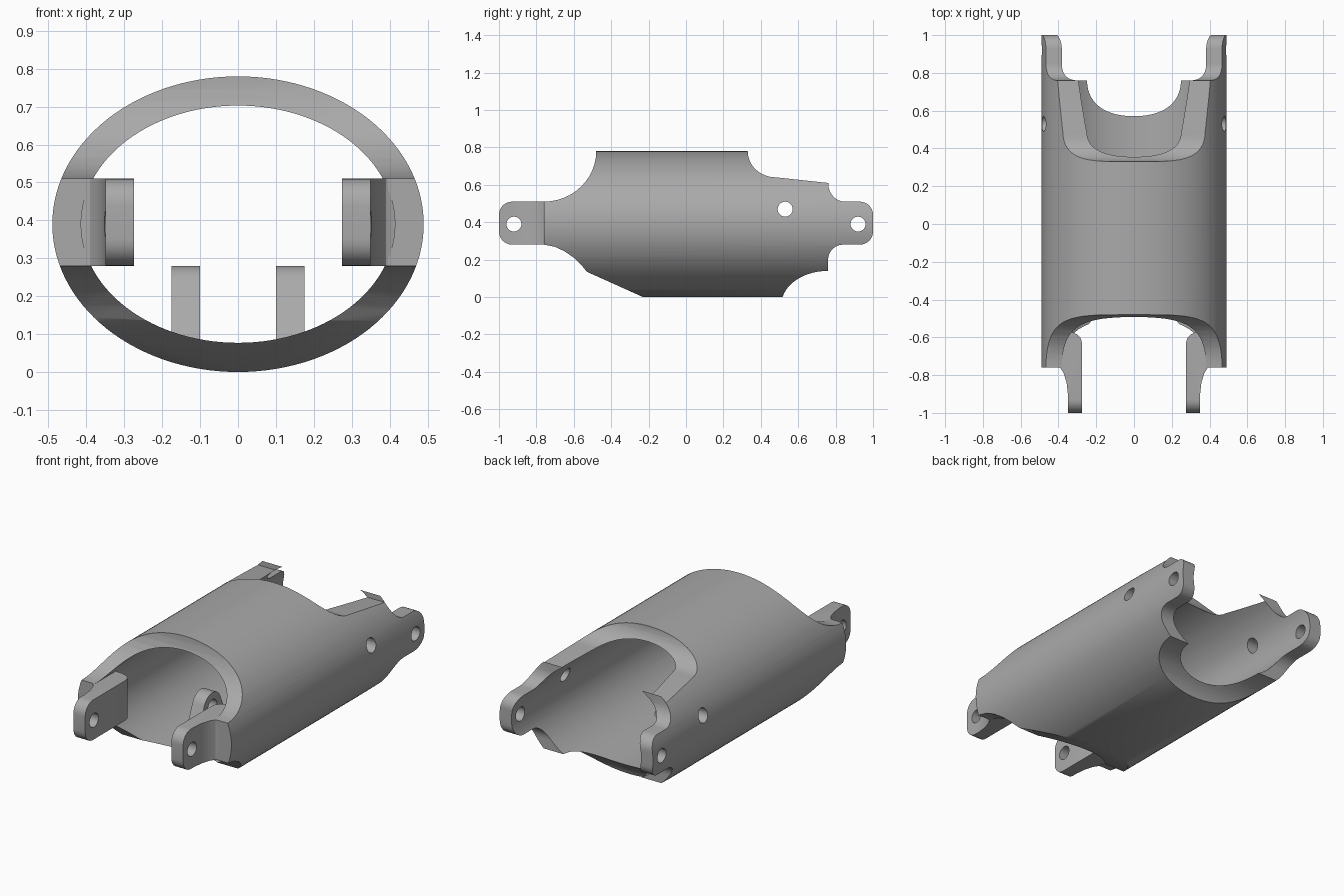
import bpy, bmesh, math

if "Cube" in bpy.data.objects:
    bpy.data.objects.remove(bpy.data.objects["Cube"], do_unlink=True)

grey = bpy.data.materials.new("grey plastic")
grey.use_nodes = True
grey.diffuse_color = (0.4, 0.4, 0.4, 1)
grey.node_tree.nodes["Principled BSDF"].inputs["Base Color"].default_value = (0.4, 0.4, 0.4, 1)

MID = 0.39  # height of the tube axis


def arc(cx, cy, rx, ry, start, end, steps=12):
    angles = [math.radians(start + (end - start) * i / steps) for i in range(steps + 1)]
    return [(cx + rx * math.cos(a), cy + ry * math.sin(a)) for a in angles]


def prism(name, outline, axis, low, high):
    """Extrude a closed 2D outline along the x, y or z axis."""
    place = {"x": lambda p, d: (d, p[0], p[1]),
             "y": lambda p, d: (p[0], d, p[1]),
             "z": lambda p, d: (p[0], p[1], d)}[axis]
    bm = bmesh.new()
    rings = [[bm.verts.new(place(p, d)) for p in outline] for d in (low, high)]
    bm.faces.new(rings[0])
    bm.faces.new(rings[1][::-1])
    n = len(outline)
    for i in range(n):
        j = (i + 1) % n
        bm.faces.new((rings[0][i], rings[1][i], rings[1][j], rings[0][j]))
    bmesh.ops.recalc_face_normals(bm, faces=bm.faces)
    mesh = bpy.data.meshes.new(name)
    bm.to_mesh(mesh)
    bm.free()
    obj = bpy.data.objects.new(name, mesh)
    bpy.context.collection.objects.link(obj)
    mesh.materials.append(grey)
    return obj


def select(obj):
    bpy.ops.object.select_all(action="DESELECT")
    obj.select_set(True)
    bpy.context.view_layer.objects.active = obj


def cut(obj, cutter, operation="DIFFERENCE"):
    """Apply a boolean and discard the cutter."""
    mod = obj.modifiers.new("cut", "BOOLEAN")
    mod.operation, mod.solver, mod.object = operation, "EXACT", cutter
    select(obj)
    bpy.ops.object.modifier_apply(modifier=mod.name)
    bpy.data.objects.remove(cutter, do_unlink=True)


def drill(obj, y, z, radius=0.04):
    cut(obj, prism("drill", arc(y, z, radius, radius, 0, 345, 23), "x", -1, 1))


def finish(obj):
    select(obj)
    bpy.ops.object.shade_smooth_by_angle(angle=math.radians(30))


# Elliptical tube
sleeve = prism("tube_body", arc(0, MID, 0.49, 0.39, 0, 357, 119), "y", -1.2, 1.2)
cut(sleeve, prism("bore", arc(0, MID, 0.414, 0.313, 0, 357, 119), "y", -1.5, 1.5))

# Side outline that shapes both ends and the rear ears
side = [(-0.48, 0.9), (0.33, 0.9)]
side += arc(0.48, 0.78, 0.15, 0.14, 180, 270)          # upper rear notch
side += arc(0.85, 0.61, 0.09, 0.1, 180, 270)
side[-12:-12] = [(0.76, 0.64)]
side += arc(0.93, 0.44, 0.07, 0.07, 90, 0, 8)          # ear tip
side += arc(0.93, 0.35, 0.07, 0.07, 0, -90, 8)
side += arc(0.84, 0.2, 0.08, 0.08, 90, 180)
side += arc(0.76, -0.04, 0.25, 0.18, 90, 167)          # lower rear opening
side += [(0.51, -0.1), (-0.23, -0.1), (-0.23, 0)]
side += [(-0.53, 0.135), (-0.56, 0.172), (-0.6, 0.21), (-0.65, 0.245), (-0.7, 0.268)]
side += [(-0.76, 0.28), (-0.76, 0.51)]
side += arc(-0.76, 0.78, 0.28, 0.27, -90, 0)           # upper front opening
side = [p for i, p in enumerate(side) if i == 0 or math.dist(p, side[i - 1]) > 0.0005]
cut(sleeve, prism("side_outline", side, "x", -1, 1), "INTERSECT")
drill(sleeve, 0.92, MID)
drill(sleeve, 0.53, 0.47)
finish(sleeve)

# Front ears: curved plan, rounded tip, pin hole
plan = [(0.275, -1.1), (0.35, -1.1), (0.35, -0.9), (0.357, -0.84), (0.372, -0.79),
        (0.39, -0.763), (0.413, -0.752), (0.445, -0.752), (0.445, -0.56),
        (0.4, -0.565), (0.33, -0.572), (0.3, -0.585), (0.282, -0.605), (0.275, -0.63)]
tip = arc(-0.93, 0.44, 0.07, 0.07, 90, 180, 8) + arc(-0.93, 0.35, 0.07, 0.07, 180, 270, 8)
tip += [(-0.4, 0.28), (-0.4, 0.51)]

# Floor lugs: tapered plates with a round top
lug = arc(-0.09, 0.2, 0.08, 0.08, 20, 160, 16) + [(-0.24, 0.05), (0.06, 0.05)]

for label, s in (("left", 1), ("right", -1)):
    ear = prism("front_ear_" + label, [(s * x, y) for x, y in plan], "z", 0.2, 0.6)
    cut(ear, prism("ear_outline", tip, "x", -1, 1), "INTERSECT")
    drill(ear, -0.92, MID)
    finish(ear)
    ends = sorted((s * 0.1, s * 0.175))
    plate = prism("floor_lug_" + label, lug, "x", *ends)
    drill(plate, -0.09, 0.2)
    finish(plate)
